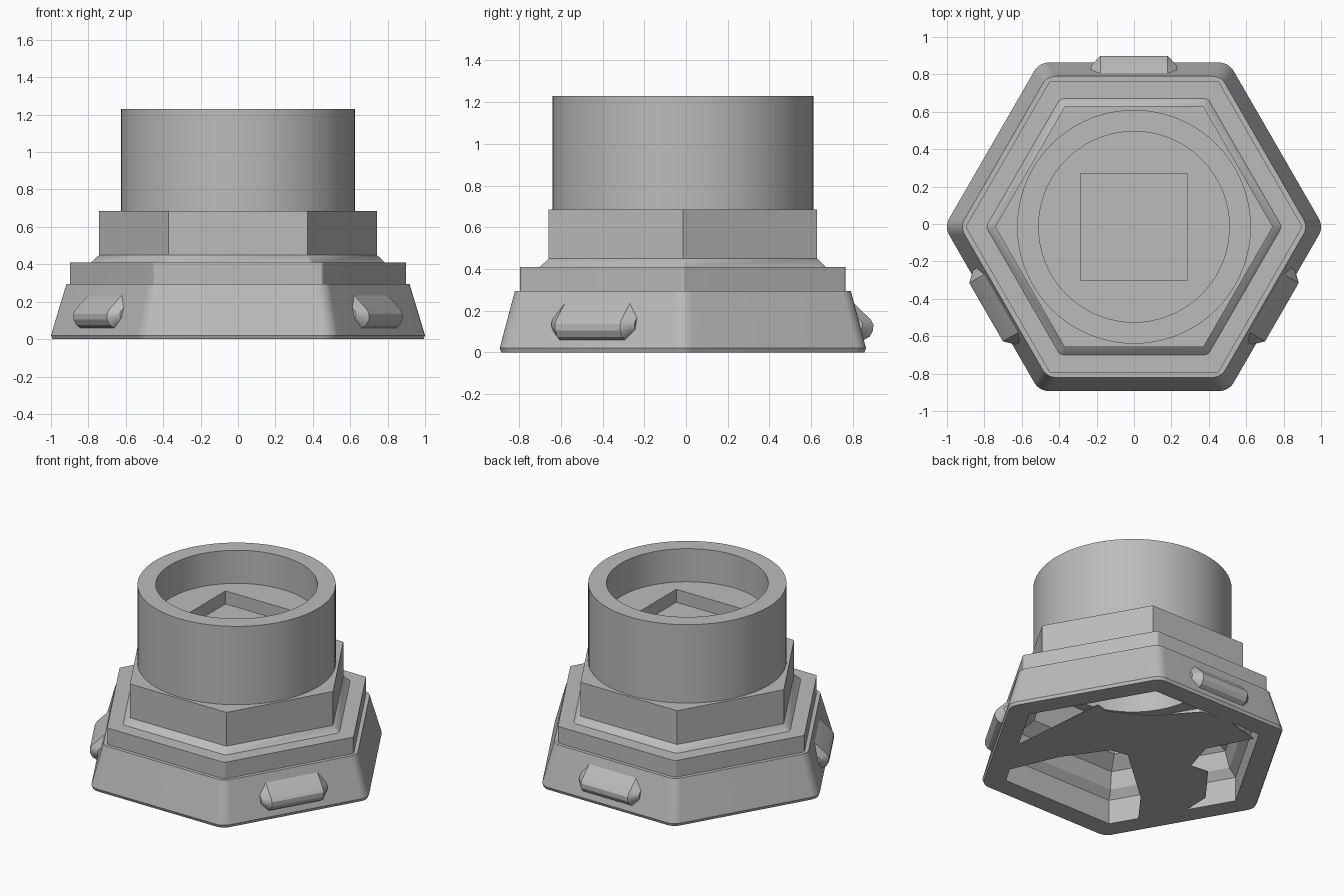
import bpy, bmesh
from math import sin, cos, radians, sqrt
from mathutils import Matrix, Vector

cube = bpy.data.objects.get("Cube")
if cube:
    bpy.data.objects.remove(cube, do_unlink=True)

CENTRE_Y = -0.015
ARC = 12

grey = bpy.data.materials.new("plain_grey")
grey.use_nodes = True
colour = (0.5, 0.5, 0.5, 1)
grey.diffuse_color = colour
grey.node_tree.nodes["Principled BSDF"].inputs["Base Color"].default_value = colour


def hex_ring(apothem, radius, z):
    """Hexagon with rounded corners; radius == apothem gives a circle."""
    reach = (apothem - radius) * 2 / sqrt(3)
    pts = []
    for k in range(6):
        c = radians(60 * k)
        for i in range(ARC + 1):
            a = c + radians(-30 + 60 * i / ARC)
            pts.append(Vector((reach * cos(c) + radius * cos(a),
                               reach * sin(c) + radius * sin(a), z)))
    return pts


def loft(name, rings, matrix=Matrix()):
    """Skin a list of equal rings and cap both ends."""
    bm = bmesh.new()
    rows = [[bm.verts.new(p) for p in ring] for ring in rings]
    n = len(rows[0])
    for low, high in zip(rows, rows[1:]):
        for i in range(n):
            j = (i + 1) % n
            bm.faces.new((low[i], low[j], high[j], high[i]))
    bm.faces.new(rows[0][::-1])
    bm.faces.new(rows[-1])
    bmesh.ops.remove_doubles(bm, verts=bm.verts, dist=0.0002)
    bmesh.ops.recalc_face_normals(bm, faces=bm.faces)
    bm.transform(Matrix.Translation((0, CENTRE_Y, 0)) @ matrix)
    mesh = bpy.data.meshes.new(name)
    bm.to_mesh(mesh)
    bm.free()
    mesh.materials.append(grey)
    obj = bpy.data.objects.new(name, mesh)
    bpy.context.collection.objects.link(obj)
    return obj


def smooth(obj):
    bpy.ops.object.select_all(action='DESELECT')
    obj.select_set(True)
    bpy.context.view_layer.objects.active = obj
    bpy.ops.object.shade_smooth_by_angle(angle=radians(25))


# Hollow stepped body: inside from ceiling to foot, then outside up to the cup floor
profile = [
    (0.50, 0.50, 0.85), (0.50, 0.50, 0.62), (0.57, 0, 0.62), (0.57, 0, 0.40),
    (0.66, 0, 0.33), (0.69, 0, 0.22), (0.735, 0, 0.17), (0.735, 0, 0),
    (0.870, 0.085, 0), (0.878, 0.09, 0.02), (0.805, 0.08, 0.295),
    (0.78, 0.02, 0.295), (0.78, 0.02, 0.41), (0.685, 0.04, 0.41),
    (0.643, 0, 0.45), (0.643, 0, 0.685), (0.625, 0.625, 0.685),
    (0.625, 0.625, 1.23), (0.51, 0.51, 1.23), (0.51, 0.51, 1.0),
]
body = loft("stepped_body", [hex_ring(*p) for p in profile])

# Square pocket in the cup floor
half = 0.285
square = [(-half, -half), (half, -half), (half, half), (-half, half)]
cutter = loft("pocket_cutter", [[Vector((x, y, z)) for x, y in square] for z in (0.91, 1.1)])
cutter.hide_render = True
cut = body.modifiers.new("pocket", 'BOOLEAN')
cut.operation = 'DIFFERENCE'
cut.solver = 'EXACT'
cut.object = cutter
bpy.ops.object.select_all(action='DESELECT')
body.select_set(True)
bpy.context.view_layer.objects.active = body
bpy.ops.object.modifier_apply(modifier=cut.name)
bpy.data.objects.remove(cutter, do_unlink=True)
smooth(body)

# Grip lugs on three alternate sides: a rounded ridge with tapered ends
section = [(0.78, 0.055), (0.86, 0.055), (0.895, 0.075), (0.912, 0.105), (0.913, 0.135),
           (0.90, 0.158), (0.81, 0.245), (0.78, 0.245)]


def lug_ring(x, s):
    return [Vector((x, 0.81 + (y - 0.81) * s, 0.145 + (z - 0.145) * s)) for y, z in section]


for name, turn in (("back_lug", 0), ("front_right_lug", 120), ("front_left_lug", 240)):
    rings = [lug_ring(*p) for p in ((-0.23, 0.5), (-0.18, 1), (0.18, 1), (0.23, 0.5))]
    smooth(loft(name, rings, Matrix.Rotation(radians(turn), 4, 'Z')))

# Thin irregular web across the open underside, drawn along and across its main axis
right = Vector((-0.777, 0.629, 0))
ahead = Vector((0.629, 0.777, 0))
web = [(-0.74, 0.13), (-0.46, 0.42), (-0.23, 0.66), (-0.17, 0.58), (0.11, 0.53),
       (0.43, 0.58), (0.60, 0.47), (0.76, 0.25), (0.46, 0.12), (0.37, -0.10),
       (0.48, -0.17), (0.47, -0.50), (0.33, -0.68), (0.05, -0.80),
       (0.06, -0.50), (-0.03, 0.03), (-0.14, 0.09), (-0.46, 0), (-0.78, -0.17)]
loft("underside_web", [[right * u + ahead * v + Vector((0, 0, z)) for u, v in web]
                       for z in (0, 0.004)])
